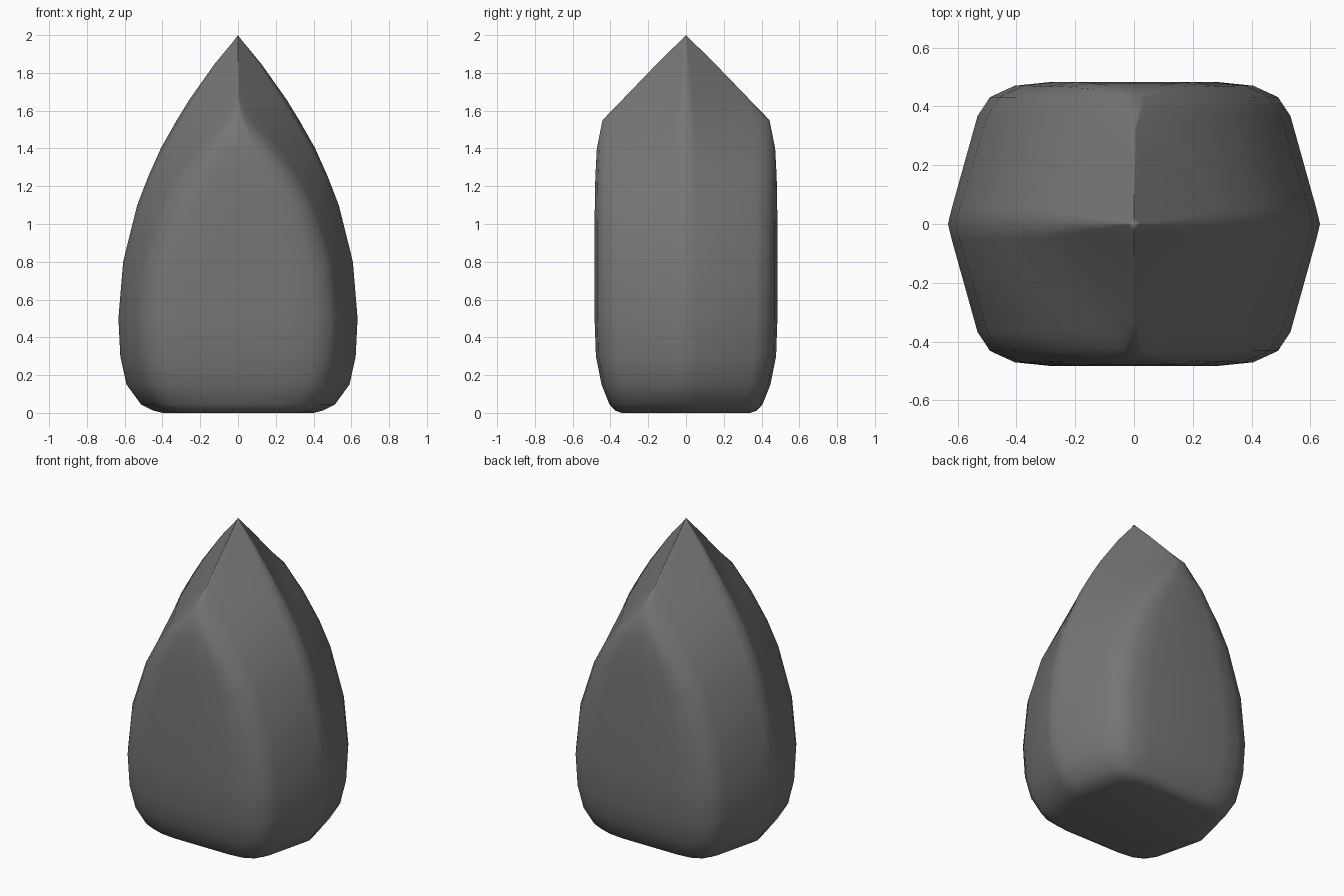
import bpy, bmesh
from mathutils import Vector

if "Cube" in bpy.data.objects:
    bpy.data.objects.remove(bpy.data.objects["Cube"])

stone = bpy.data.materials.new("dark grey stone")
stone.diffuse_color = (0.18, 0.18, 0.18, 1)
stone.use_nodes = True
stone.node_tree.nodes["Principled BSDF"].inputs["Base Color"].default_value = stone.diffuse_color

# height, side ridge half-width, front face half-width, half-depth
PROFILE = [
    (0.00, 0.40, 0.31, 0.34), (0.012, 0.45, 0.36, 0.375),
    (0.045, 0.515, 0.415, 0.405), (0.15, 0.592, 0.465, 0.447),
    (0.30, 0.625, 0.49, 0.477), (0.50, 0.635, 0.50, 0.484),
    (0.80, 0.61, 0.465, 0.484), (1.10, 0.535, 0.36, 0.483),
    (1.25, 0.477, 0.275, 0.48), (1.40, 0.41, 0.165, 0.472),
    (1.55, 0.325, 0.035, 0.442), (1.66, 0.257, 0.0, 0.335),
    (1.85, 0.122, 0.0, 0.152), (1.97, 0.022, 0.0, 0.03),
]


def ring(z, w, c, d):
    """Hexagonal section with softened corners."""
    ridge, corner, mid = Vector((w, 0)), Vector((c, d)), Vector((0, d))
    p1 = corner.lerp(ridge, 0.24)
    p2 = corner.lerp(mid, 0.45)
    quad = [ridge.lerp(corner, 0.0) - Vector((0.003 * w, 0)), ridge.lerp(corner, 0.11)]
    for t in (0, 0.33, 0.66, 1):
        quad.append(p1.lerp(corner, t).lerp(corner.lerp(p2, t), t))
    quad.append(mid)
    half = quad + [Vector((-p.x, p.y)) for p in reversed(quad[:-1])]
    full = half + [Vector((p.x, -p.y)) for p in reversed(half[1:-1])]
    return [(p.x, p.y, z) for p in full]


# Stone body: lofted rings closed by a flat base and a pointed tip
bm = bmesh.new()
rings = [[bm.verts.new(p) for p in ring(*row)] for row in PROFILE]
n = len(rings[0])
for lo, hi in zip(rings, rings[1:]):
    for i in range(n):
        j = (i + 1) % n
        bm.faces.new((lo[i], lo[j], hi[j], hi[i]))
bm.faces.new(list(reversed(rings[0])))
tip = bm.verts.new((0, 0, 2))
for i in range(n):
    bm.faces.new((rings[-1][i], rings[-1][(i + 1) % n], tip))
bmesh.ops.remove_doubles(bm, verts=bm.verts, dist=0.0005)
bmesh.ops.recalc_face_normals(bm, faces=bm.faces)
for f in bm.faces:
    f.smooth = True
mesh = bpy.data.meshes.new("pointed_stone")
bm.to_mesh(mesh)
bm.free()
mesh.materials.append(stone)
obj = bpy.data.objects.new("pointed_stone", mesh)
bpy.context.collection.objects.link(obj)
